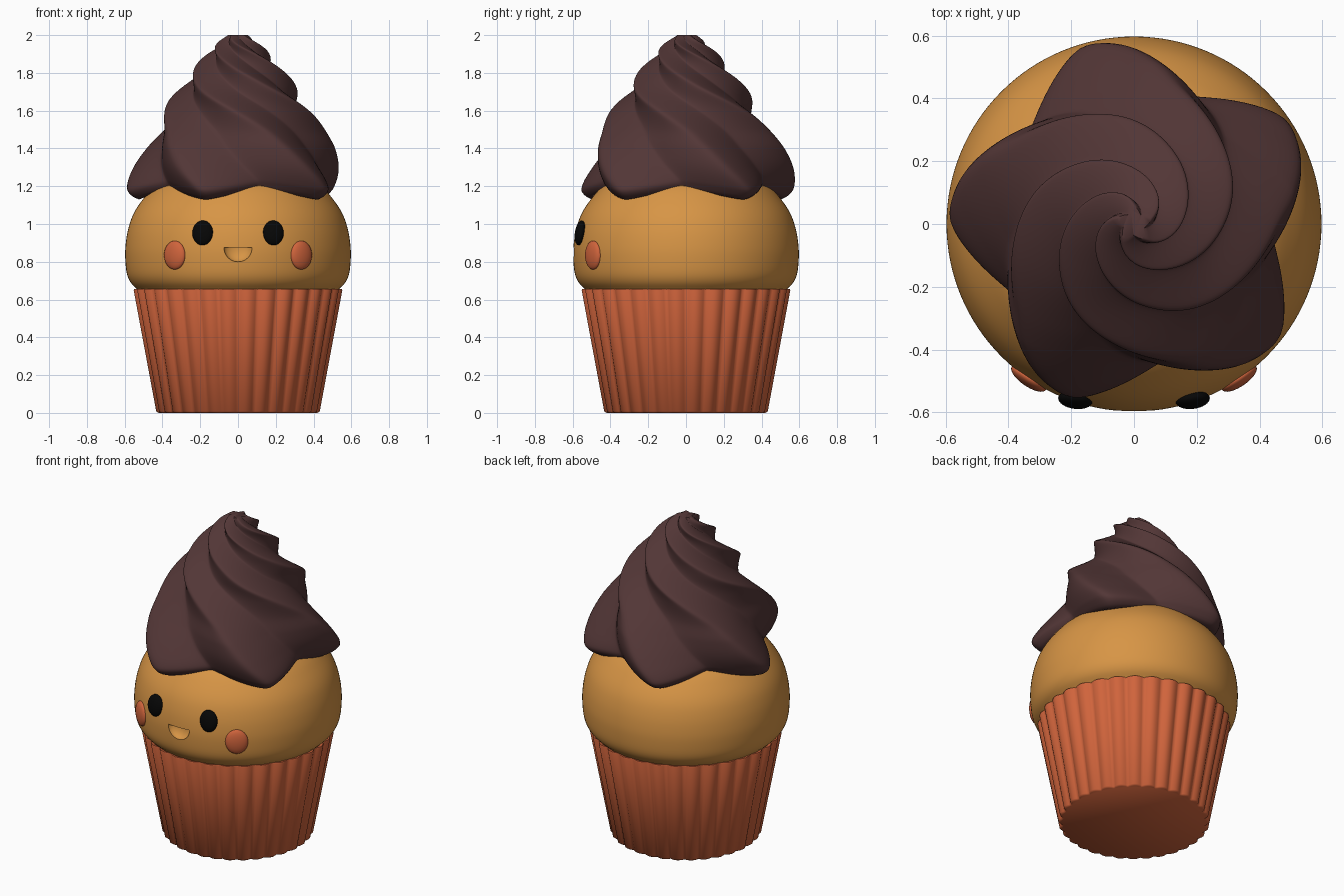
import bpy, bmesh, math
from mathutils import Matrix

if "Cube" in bpy.data.objects:
    bpy.data.objects.remove(bpy.data.objects["Cube"])


def material(name, rgb):
    m = bpy.data.materials.new(name)
    m.diffuse_color = (*rgb, 1)
    m.use_nodes = True
    m.node_tree.nodes["Principled BSDF"].inputs["Base Color"].default_value = m.diffuse_color
    return m


ORANGE = material("terracotta", (0.63, 0.127, 0.045))
GOLD = material("golden sponge", (0.68, 0.30, 0.06))
BROWN = material("chocolate", (0.085, 0.037, 0.037))
BLACK = material("black", (0.002, 0.002, 0.002))


def finish(name, bm, mat, angle=50):
    bmesh.ops.recalc_face_normals(bm, faces=bm.faces)
    me = bpy.data.meshes.new(name)
    bm.to_mesh(me)
    bm.free()
    me.materials.append(mat)
    ob = bpy.data.objects.new(name, me)
    bpy.context.collection.objects.link(ob)
    smooth(ob, angle)
    return ob


def smooth(ob, angle):
    bpy.ops.object.select_all(action='DESELECT')
    ob.select_set(True)
    bpy.context.view_layer.objects.active = ob
    bpy.ops.object.shade_smooth_by_angle(angle=math.radians(angle))


def loft(name, rings, mat, angle=50):
    """Bridge a stack of closed rings and cap both ends."""
    bm = bmesh.new()
    vs = [[bm.verts.new(p) for p in ring] for ring in rings]
    n = len(vs[0])
    for a, b in zip(vs, vs[1:]):
        for i in range(n):
            j = (i + 1) % n
            bm.faces.new((a[i], a[j], b[j], b[i]))
    bm.faces.new(vs[0][::-1])
    bm.faces.new(vs[-1])
    return finish(name, bm, mat, angle)


def curve(pts, x):
    """Smooth interpolation through (x, y) points."""
    def slope(i):
        a, b = pts[max(i - 1, 0)], pts[min(i + 1, len(pts) - 1)]
        return (b[1] - a[1]) / (b[0] - a[0])
    i = 0
    while i < len(pts) - 2 and x > pts[i + 1][0]:
        i += 1
    (x0, y0), (x1, y1) = pts[i], pts[i + 1]
    h = x1 - x0
    t = (x - x0) / h
    return ((2*t**3 - 3*t**2 + 1) * y0 + (t**3 - 2*t**2 + t) * h * slope(i)
            + (3*t**2 - 2*t**3) * y1 + (t**3 - t**2) * h * slope(i + 1))


def polar(r, a, z):
    return (r * math.cos(a), r * math.sin(a), z)


# Pleated paper wrapper
PLEATS, N = 32, 32 * 8
rings = []
for r, z, amp in [(0.415, 0, 0.008), (0.425, 0.008, 0.010), (0.545, 0.65, 0.010),
                  (0.543, 0.657, 0.010), (0.528, 0.655, 0.008), (0.50, 0.60, 0.0)]:
    rings.append([polar(r + amp * (2 * abs(math.sin(PLEATS * math.pi * i / N)) - 1),
                        2 * math.pi * i / N, z) for i in range(N)])
loft("wrapper", rings, ORANGE, 60)

# Sponge dome
dome = [(0.50, 0.61), (0.53, 0.65), (0.568, 0.69), (0.589, 0.74), (0.597, 0.82),
        (0.595, 0.89), (0.582, 0.97), (0.555, 1.05), (0.508, 1.125), (0.44, 1.20),
        (0.33, 1.27), (0.18, 1.32), (0.03, 1.335)]
rp = [(i, p[0]) for i, p in enumerate(dome)]
zp = [(i, p[1]) for i, p in enumerate(dome)]
rings = []
for k in range((len(dome) - 1) * 4 + 1):
    r, z = curve(rp, k / 4), curve(zp, k / 4)
    rings.append([polar(r, 2 * math.pi * i / 128, z) for i in range(128)])
cake = loft("cake", rings, GOLD)

# Mouth: scoop cut out with the lower half of an ellipsoid
bm = bmesh.new()
bmesh.ops.create_uvsphere(bm, u_segments=48, v_segments=24, radius=1)
bmesh.ops.bisect_plane(bm, geom=bm.verts[:] + bm.edges[:] + bm.faces[:],
                       plane_co=(0, 0, 0.001), plane_no=(0, 0, 1), clear_outer=True)
bmesh.ops.holes_fill(bm, edges=[e for e in bm.edges if e.is_boundary])
bmesh.ops.transform(bm, verts=bm.verts, matrix=Matrix.Translation((0, -0.595, 0.875))
                    @ Matrix.Diagonal((0.075, 0.045, 0.075, 1)))
cutter = finish("mouth_cutter", bm, GOLD)
cutter.hide_render = True
mod = cake.modifiers.new("mouth", 'BOOLEAN')
mod.operation, mod.solver, mod.object = 'DIFFERENCE', 'EXACT', cutter
bpy.context.view_layer.update()
carved = bpy.data.meshes.new_from_object(
    cake.evaluated_get(bpy.context.evaluated_depsgraph_get()))
cake.modifiers.clear()
cake.data = carved
bpy.data.objects.remove(cutter)
smooth(cake, 40)


# Eyes and cheeks: flattened ellipsoids on the sponge
def spot(name, x, z, surface, size, turn, tilt, mat):
    a = math.asin(x / surface)
    bm = bmesh.new()
    bmesh.ops.create_uvsphere(bm, u_segments=32, v_segments=20, radius=1)
    y = -surface * math.cos(a)
    m = (Matrix.Translation((x, y, z)) @ Matrix.Rotation(a * turn, 4, 'Z')
         @ Matrix.Rotation(tilt, 4, 'X') @ Matrix.Diagonal((*size, 1)))
    bmesh.ops.transform(bm, verts=bm.verts, matrix=m)
    finish(name, bm, mat)


for side, s in (("left", -1), ("right", 1)):
    spot(side + "_eye", s * 0.187, 0.953, 0.591, (0.055, 0.027, 0.066), 0.4, -0.15, BLACK)
    spot(side + "_cheek", s * 0.335, 0.835, 0.595, (0.066, 0.026, 0.076), 1, 0, ORANGE)

# Swirled frosting: five sharp ridges with hollow valleys twisting toward the peak
ridge = [(1.16, 0.525), (1.175, 0.56), (1.21, 0.588), (1.3, 0.573), (1.4, 0.525), (1.5, 0.46),
         (1.6, 0.40), (1.7, 0.335), (1.8, 0.258), (1.9, 0.172), (1.96, 0.11), (2.0, 0.055)]
valley = [(1.16, 0.425), (1.21, 0.445), (1.3, 0.435), (1.4, 0.405), (1.5, 0.36), (1.6, 0.312),
          (1.7, 0.25), (1.8, 0.185), (1.9, 0.11), (1.96, 0.065), (2.0, 0.035)]
twist = [(1.16, 0), (1.2, -1), (1.3, -12), (1.4, -23), (1.5, -35), (1.6, -56), (1.7, -86),
         (1.8, -119), (1.9, -164), (2.0, -235)]
LOBES, SUB, ROWS, PEAK, SOFT = 5, 36, 84, 0.53, 0.1
rings = []
for k in range(-1, ROWS + 1):
    z = 1.16 + 0.84 * max(k, 0) / ROWS
    low = max(0, 1 - (z - 1.16) / 0.25)
    ring = []
    for i in range(LOBES * SUB):
        u = (i % SUB) / SUB
        d = (PEAK - u) / PEAK if u < PEAK else (u - PEAK) / (1 - PEAK)
        d = (math.hypot(d, SOFT) - SOFT) / (math.hypot(1, SOFT) - SOFT)
        b = max(0, 1 - d) ** 1.35
        r = curve(valley, z) * (1 - b) + curve(ridge, z) * b
        a = math.radians(-3 + 72 * i / SUB + curve(twist, z))
        h = z + low * (0.025 - 0.055 * b)
        if k < 0:                       # underside tucked into the sponge
            r, h = 0.36, 1.19
        ring.append(polar(r, a, h))
    rings.append(ring)
loft("frosting", rings, BROWN, 60)
